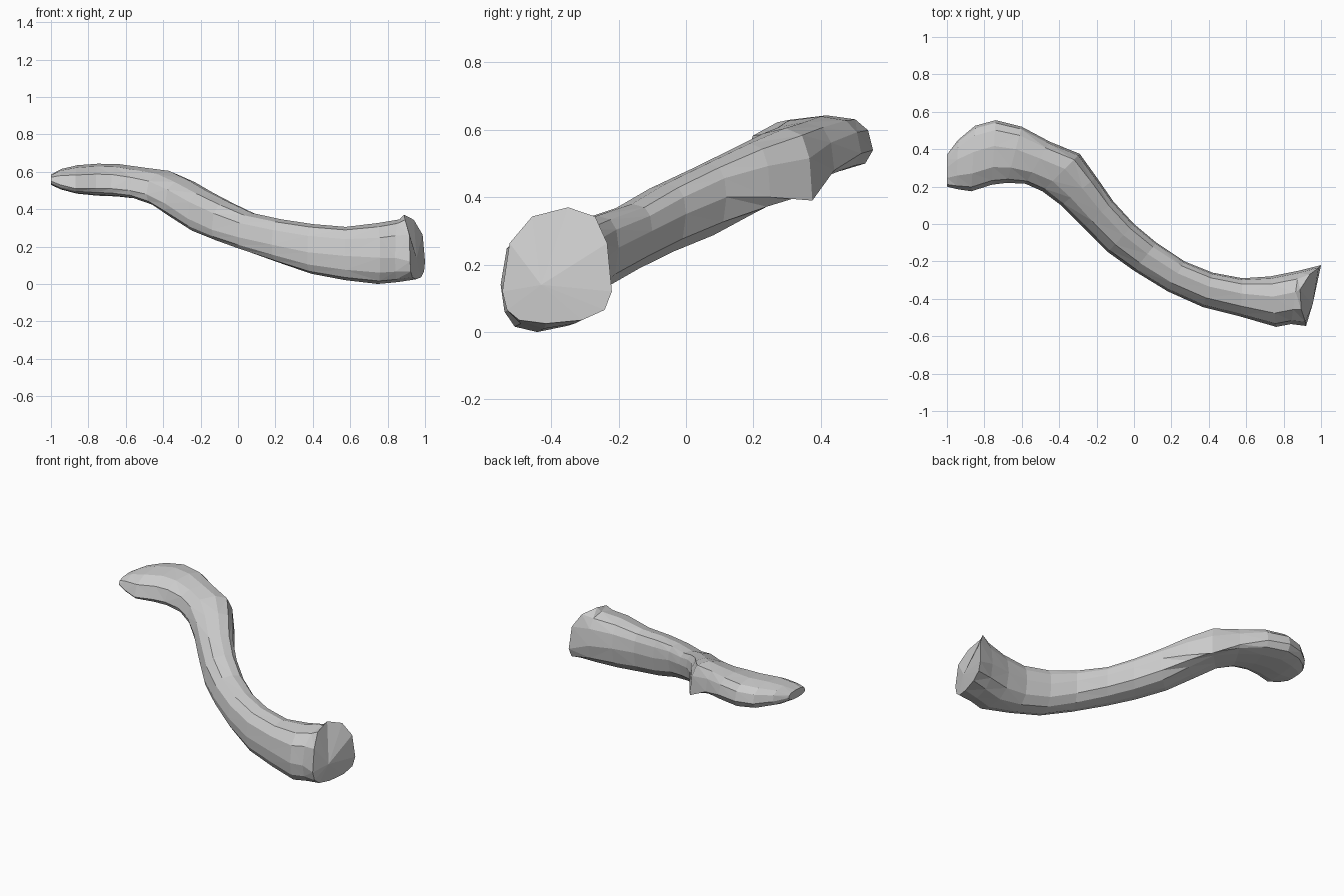
import bpy, bmesh, math
from mathutils import Vector

# Stations along the bone, outer end to inner end:
# front edge x, y, z, back edge x, y, z, top z, bottom z
STATIONS = [
    (-1.00, 0.20, 0.55, -1.00, 0.37, 0.56, 0.585, 0.53),
    (-0.95, 0.187, 0.53, -0.94, 0.45, 0.55, 0.615, 0.505),
    (-0.87, 0.175, 0.51, -0.85, 0.525, 0.54, 0.635, 0.483),
    (-0.76, 0.21, 0.51, -0.74, 0.555, 0.54, 0.643, 0.472),
    (-0.68, 0.22, 0.51, -0.60, 0.52, 0.53, 0.64, 0.468),
    (-0.58, 0.215, 0.50, -0.45, 0.44, 0.48, 0.622, 0.455),
    (-0.49, 0.175, 0.48, -0.29, 0.375, 0.39, 0.605, 0.42),
    (-0.39, 0.10, 0.43, -0.20, 0.25, 0.40, 0.56, 0.35),
    (-0.27, -0.02, 0.35, -0.11, 0.12, 0.40, 0.50, 0.275),
    (-0.14, -0.15, 0.29, 0.00, 0.00, 0.35, 0.44, 0.225),
    (0.00, -0.25, 0.25, 0.12, -0.10, 0.30, 0.38, 0.175),
    (0.18, -0.36, 0.21, 0.27, -0.20, 0.25, 0.345, 0.115),
    (0.37, -0.445, 0.17, 0.42, -0.26, 0.20, 0.32, 0.055),
    (0.57, -0.495, 0.15, 0.58, -0.29, 0.18, 0.305, 0.02),
    (0.76, -0.55, 0.14, 0.73, -0.28, 0.17, 0.325, 0.0),
    (0.84, -0.535, 0.14, 0.88, -0.25, 0.16, 0.345, 0.01),
    (0.92, -0.545, 0.12, 1.00, -0.22, 0.12, 0.37, 0.025),
]
SIDES = 12
SKEW = 0.2  # the crest sits toward the back, the underside toward the front


def soften(t):
    """Make the round section slightly boxier."""
    return math.copysign(abs(t) ** 0.8, t) if abs(t) > 1e-6 else 0.0


def ring(bm, s, lean=0.0):
    front, back, top, bottom = Vector(s[0:3]), Vector(s[3:6]), s[6], s[7]
    verts = []
    for i in range(SIDES):
        a = 2 * math.pi * i / SIDES
        u, v = soften(math.cos(a)), soften(math.sin(a))
        z = front.z + (back.z - front.z) * (u + 1) / 2
        p = front.lerp(back, (u + SKEW * v * (1 - u * u) + 1) / 2)
        p.z = z + abs(v) * ((top if v > 0 else bottom) - z)
        p.x -= lean * max(v, 0) * (1 - u * u)
        verts.append(bm.verts.new(p))
    return verts


def cap(bm, verts, tip):
    c = bm.verts.new(tip)
    for i in range(SIDES):
        bm.faces.new((verts[i], verts[(i + 1) % SIDES], c))


bm = bmesh.new()
rings = [ring(bm, s) for s in STATIONS[:-1]]
rings.append(ring(bm, STATIONS[-1], lean=0.08))  # rim of the joint face leans back

# Faceted shaft
for a, b in zip(rings, rings[1:]):
    for i in range(SIDES):
        j = (i + 1) % SIDES
        bm.faces.new((a[i], a[j], b[j], b[i]))

# Thin outer tip and broad inner joint face
cap(bm, rings[0], (-1.0, 0.29, 0.558))
cap(bm, rings[-1], (0.955, -0.43, 0.14))

bmesh.ops.triangulate(bm, faces=bm.faces[:])
bmesh.ops.recalc_face_normals(bm, faces=bm.faces[:])
mesh = bpy.data.meshes.new("collar_bone")
bm.to_mesh(mesh)
bm.free()
bpy.context.collection.objects.link(bpy.data.objects.new("collar_bone", mesh))
